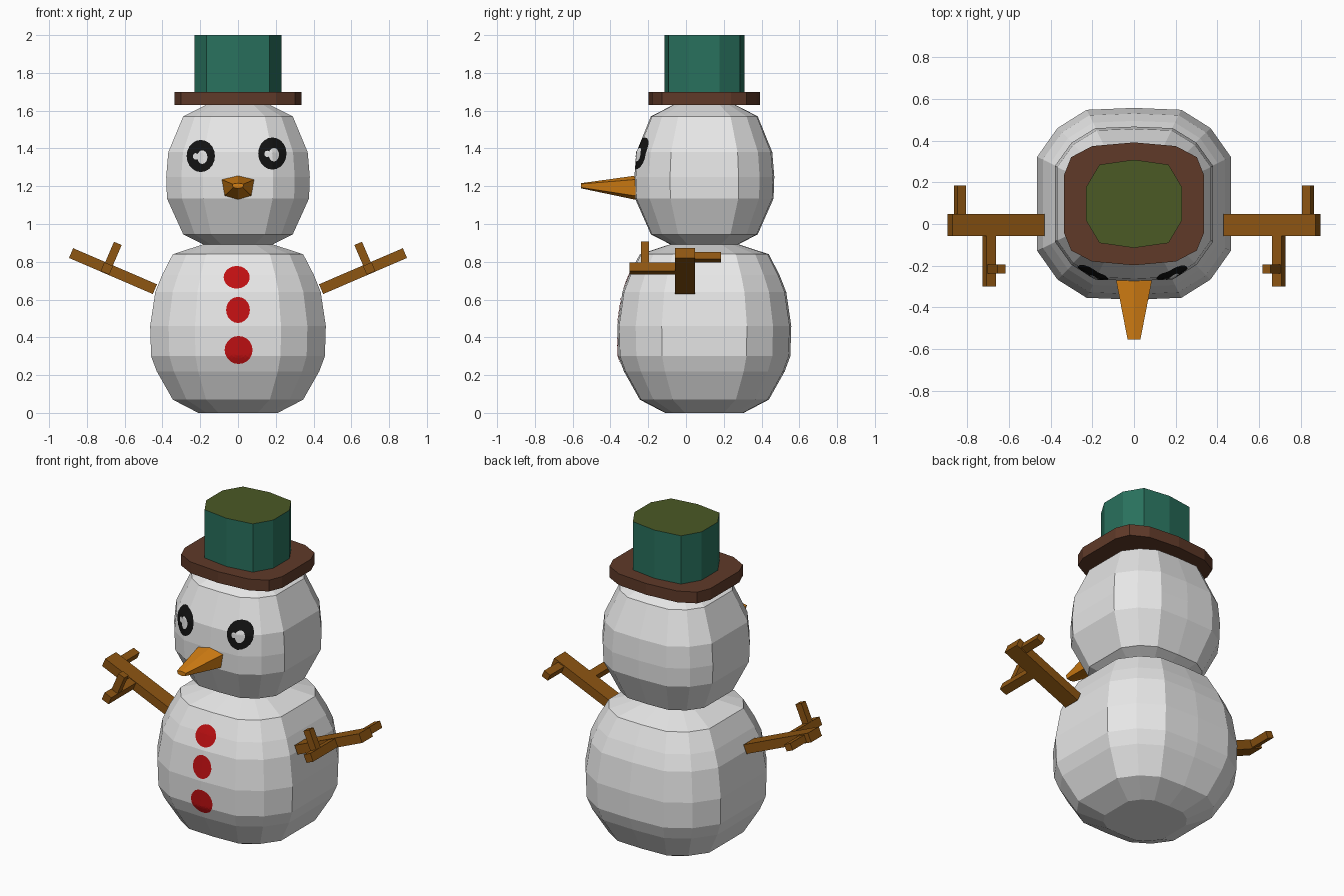
import bpy, bmesh, math
from mathutils import Vector, Matrix
from mathutils.bvhtree import BVHTree

if "Cube" in bpy.data.objects:
    bpy.data.objects.remove(bpy.data.objects["Cube"])

CY = 0.097  # depth centre of the stacked body


def mat(name, r, g, b):
    m = bpy.data.materials.new(name)
    m.diffuse_color = (r, g, b, 1)
    m.use_nodes = True
    m.node_tree.nodes["Principled BSDF"].inputs["Base Color"].default_value = m.diffuse_color
    return m


SNOW = mat("snow white", 0.8, 0.8, 0.8)
TEAL = mat("hat teal", 0.022, 0.165, 0.11)
OLIVE = mat("hat top olive", 0.07, 0.1, 0.018)
BROWN = mat("brim brown", 0.115, 0.042, 0.022)
WOOD = mat("twig wood", 0.27, 0.092, 0.006)
ORANGE = mat("carrot orange", 0.68, 0.22, 0.007)
RED = mat("button red", 0.52, 0.005, 0.006)
BLACK = mat("eye black", 0.006, 0.006, 0.006)
WHITE = mat("eye glint", 0.75, 0.75, 0.75)


def finish(name, bm, *mats):
    bmesh.ops.recalc_face_normals(bm, faces=bm.faces)
    me = bpy.data.meshes.new(name)
    bm.to_mesh(me)
    for m in mats:
        me.materials.append(m)
    ob = bpy.data.objects.new(name, me)
    bpy.context.collection.objects.link(ob)
    return ob


def loft(bm, rings):
    """Skin a list of equal-length point rings and cap both ends."""
    vs = [[bm.verts.new(p) for p in ring] for ring in rings]
    n = len(vs[0])
    for a, b in zip(vs, vs[1:]):
        for i in range(n):
            bm.faces.new((a[i], a[(i + 1) % n], b[(i + 1) % n], b[i]))
    bm.faces.new(vs[0][::-1])
    bm.faces.new(vs[-1])


def outline(half):
    """Mirror the +x half of a rounded-square outline (quarter points, ending on the y axis)."""
    q = half[:-1]
    right = [(x, -y) for x, y in reversed(q)] + list(q)
    left = [(-x, -y) for x, y in right]
    return right + [half[-1]] + left + [(-half[-1][0], -half[-1][1])]


ROUND = outline([(1, 0.49), (0.79, 0.79), (0.49, 0.98), (0, 1)])
BRIM = outline([(1, 0.48), (0.9, 0.76), (0.6, 0.94), (0, 1)])
CROWN = outline([(1, 0.38), (0.72, 0.89), (0, 1)])


def stack(name, shape, profile, depth, *mats):
    bm = bmesh.new()
    loft(bm, [[(x * r, CY + y * r * depth, z) for x, y in shape] for r, z in profile])
    return finish(name, bm, *mats)


# Snow balls
body = stack("body", ROUND, [(0.21, 0), (0.345, 0.07), (0.43, 0.22), (0.46, 0.30), (0.465, 0.46),
             (0.438, 0.64), (0.402, 0.73), (0.345, 0.84), (0.175, 0.895)], 0.99, SNOW)
head = stack("head", ROUND, [(0.18, 0.89), (0.29, 0.945), (0.376, 1.135), (0.38, 1.25),
             (0.369, 1.38), (0.29, 1.57), (0.17, 1.63)], 0.975, SNOW)

# Hat: the flat top of the crown has its own colour
stack("hat_brim", BRIM, [(0.335, 1.63), (0.335, 1.70)], 0.88, BROWN)
crown = stack("hat_crown", CROWN, [(0.23, 1.69), (0.23, 2.0)], 0.92, TEAL, OLIVE)
for p in crown.data.polygons:
    if p.normal.z > 0.9:
        p.material_index = 1

# Carrot nose: six-sided taper
bm = bmesh.new()
base = [(-0.085, 0.04), (0, 0.06), (0.085, 0.04), (0.07, -0.045), (0, -0.065), (-0.07, -0.045)]
loft(bm, [[(x, -0.25, 1.195 + z) for x, z in base],
          [(x, -0.275, 1.195 + z) for x, z in base],
          [(x * 0.36, -0.555, 1.203 + z * 0.22) for x, z in base]])
finish("nose", bm, ORANGE)


# Stick arms: boxes in a frame tilted along the arm
def arm(name, side):
    bm = bmesh.new()
    frame = Matrix.Translation((0.44, 0, 0.655)) @ Matrix.Rotation(-math.radians(23.3), 4, 'Y')
    boxes = [((0.0, 0.483), (-0.058, 0.048), (-0.028, 0.028)),      # main stick
             ((0.252, 0.302), (-0.30, -0.04), (-0.025, 0.025)),     # front twig
             ((0.407, 0.452), (0.03, 0.185), (-0.021, 0.021)),      # rear twig
             ((0.254, 0.298), (-0.237, -0.195), (0.02, 0.145))]     # upright twig
    for (x0, x1), (y0, y1), (z0, z1) in boxes:
        fit = Matrix.Translation(((x0 + x1) / 2, (y0 + y1) / 2, (z0 + z1) / 2)) @ \
            Matrix.Diagonal((x1 - x0, y1 - y0, z1 - z0, 1))
        bmesh.ops.create_cube(bm, size=1, matrix=frame @ fit)
    for v in bm.verts:
        v.co.x *= side
    finish(name, bm, WOOD)


arm("left_arm", -1)
arm("right_arm", 1)


# Painted spots: thin discs draped on the front of a snow ball
def spot(name, target, cx, cz, rx, rz, material, lift):
    src = bmesh.new()
    src.from_mesh(target.data)
    tree = BVHTree.FromBMesh(src)
    bm = bmesh.new()

    def drape(x, z):
        hit = tree.ray_cast(Vector((x, -2, z)), Vector((0, 1, 0)))[0]
        return bm.verts.new((x, hit.y - lift, z))

    n, steps = 20, 5
    centre = drape(cx, cz)
    prev = None
    for s in range(1, steps + 1):
        k = s / steps
        ring = [drape(cx + rx * k * math.cos(math.tau * i / n),
                      cz + rz * k * math.sin(math.tau * i / n)) for i in range(n)]
        for i in range(n):
            j = (i + 1) % n
            if prev is None:
                bm.faces.new((centre, ring[i], ring[j]))
            else:
                bm.faces.new((prev[i], ring[i], ring[j], prev[j]))
        prev = ring
    src.free()
    ob = finish(name, bm, material)
    if sum(p.normal.y for p in ob.data.polygons) > 0:
        ob.data.flip_normals()


for label, x, z in (("left", -0.197, 1.36), ("right", 0.182, 1.373)):
    spot(label + "_eye", head, x, z, 0.075, 0.085, BLACK, 0.004)
    spot(label + "_eye_glint", head, x + 0.008, z - 0.006, 0.027, 0.036, WHITE, 0.007)
    spot(label + "_eye_small_glint", head, x - 0.027, z - 0.002, 0.015, 0.017, WHITE, 0.0075)

for i, (x, z, rx, rz) in enumerate([(-0.007, 0.718, 0.069, 0.06), (0.0, 0.545, 0.063, 0.069),
                                    (0.003, 0.333, 0.074, 0.074)]):
    spot("button_%d" % (i + 1), body, x, z, rx, rz, RED, 0.004)
